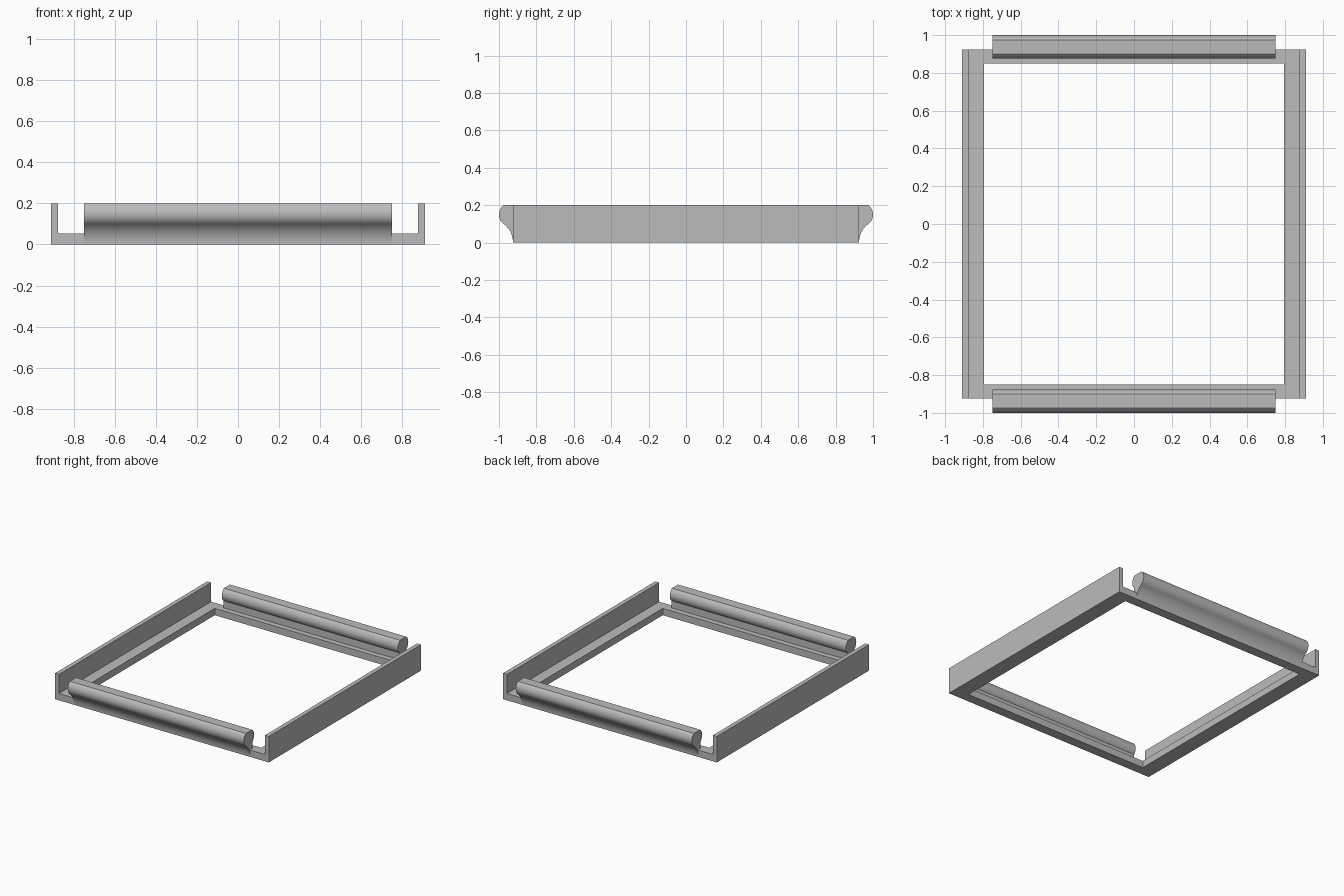
import bpy
import bmesh
from math import sin, cos, asin, acos, sqrt, pi, radians

default = bpy.data.objects.get("Cube")
if default:
    bpy.data.objects.remove(default, do_unlink=True)

# Overall sizes
HALF_X, HALF_Y, HEIGHT = 0.91, 0.925, 0.2
WALL, FLOOR = 0.033, 0.053
OPEN_X, OPEN_Y = 0.793, 0.85
LIP_HALF = 0.75
BULB_R, BULB_Z = 0.0625, 0.15
BULB_Y = 1 - BULB_R
FILLET_R = 0.125

grey = bpy.data.materials.new("plain grey")
grey.use_nodes = True
grey.diffuse_color = (0.5, 0.5, 0.5, 1)
grey.node_tree.nodes["Principled BSDF"].inputs["Base Color"].default_value = grey.diffuse_color


def add_object(name, bm):
    bmesh.ops.recalc_face_normals(bm, faces=bm.faces)
    mesh = bpy.data.meshes.new(name)
    bm.to_mesh(mesh)
    bm.free()
    mesh.materials.append(grey)
    obj = bpy.data.objects.new(name, mesh)
    bpy.context.collection.objects.link(obj)
    return obj


def box(name, half_x, half_y, low, high):
    bm = bmesh.new()
    bmesh.ops.create_cube(bm, size=2)
    for v in bm.verts:
        v.co.x *= half_x
        v.co.y *= half_y
        v.co.z = high if v.co.z > 0 else low
    return add_object(name, bm)


def arc(cy, cz, r, start, end, steps):
    angles = [start + (end - start) * i / steps for i in range(steps + 1)]
    return [(cy + r * cos(a), cz + r * sin(a)) for a in angles]


# Frame: a block with a channel between the side walls and an open middle
frame = box("frame", HALF_X, HALF_Y, 0, HEIGHT)
cutters = [box("channel_cutter", HALF_X - WALL, 1.2, FLOOR, 0.4),
           box("opening_cutter", OPEN_X, OPEN_Y, -0.2, 0.4)]
for cutter in cutters:
    cutter.hide_render = True
    mod = frame.modifiers.new(cutter.name, 'BOOLEAN')
    mod.operation = 'DIFFERENCE'
    mod.solver = 'EXACT'
    mod.object = cutter
graph = bpy.context.evaluated_depsgraph_get()
cut_mesh = bpy.data.meshes.new_from_object(frame.evaluated_get(graph))
frame.modifiers.clear()
frame.data = cut_mesh
for cutter in cutters:
    bpy.data.objects.remove(cutter, do_unlink=True)

# Lip profile: flared outer foot, round bulb with a flat top, straight inner neck
neck_y = HALF_Y - WALL
join = acos((HALF_Y + FILLET_R - BULB_Y) / (FILLET_R + BULB_R))
top = asin((HEIGHT - BULB_Z) / BULB_R)
under = pi + acos((BULB_Y - neck_y) / BULB_R)
profile = arc(HALF_Y + FILLET_R, 0, FILLET_R, pi, pi - join, 14)
profile += arc(BULB_Y, BULB_Z, BULB_R, -join, top, 20)[1:]
profile += arc(BULB_Y, BULB_Z, BULB_R, pi - top, under, 20)
profile += [(neck_y, FLOOR / 2)]


def lip(name, side):
    bm = bmesh.new()
    verts = [bm.verts.new((-LIP_HALF, side * y, z)) for y, z in profile]
    face = bm.faces.new(verts)
    new = bmesh.ops.extrude_face_region(bm, geom=[face])["geom"]
    bmesh.ops.translate(bm, vec=(2 * LIP_HALF, 0, 0),
                        verts=[g for g in new if isinstance(g, bmesh.types.BMVert)])
    obj = add_object(name, bm)
    bpy.ops.object.select_all(action='DESELECT')
    obj.select_set(True)
    bpy.context.view_layer.objects.active = obj
    bpy.ops.object.shade_smooth_by_angle(angle=radians(30))


lip("front_lip", -1)
lip("back_lip", 1)
